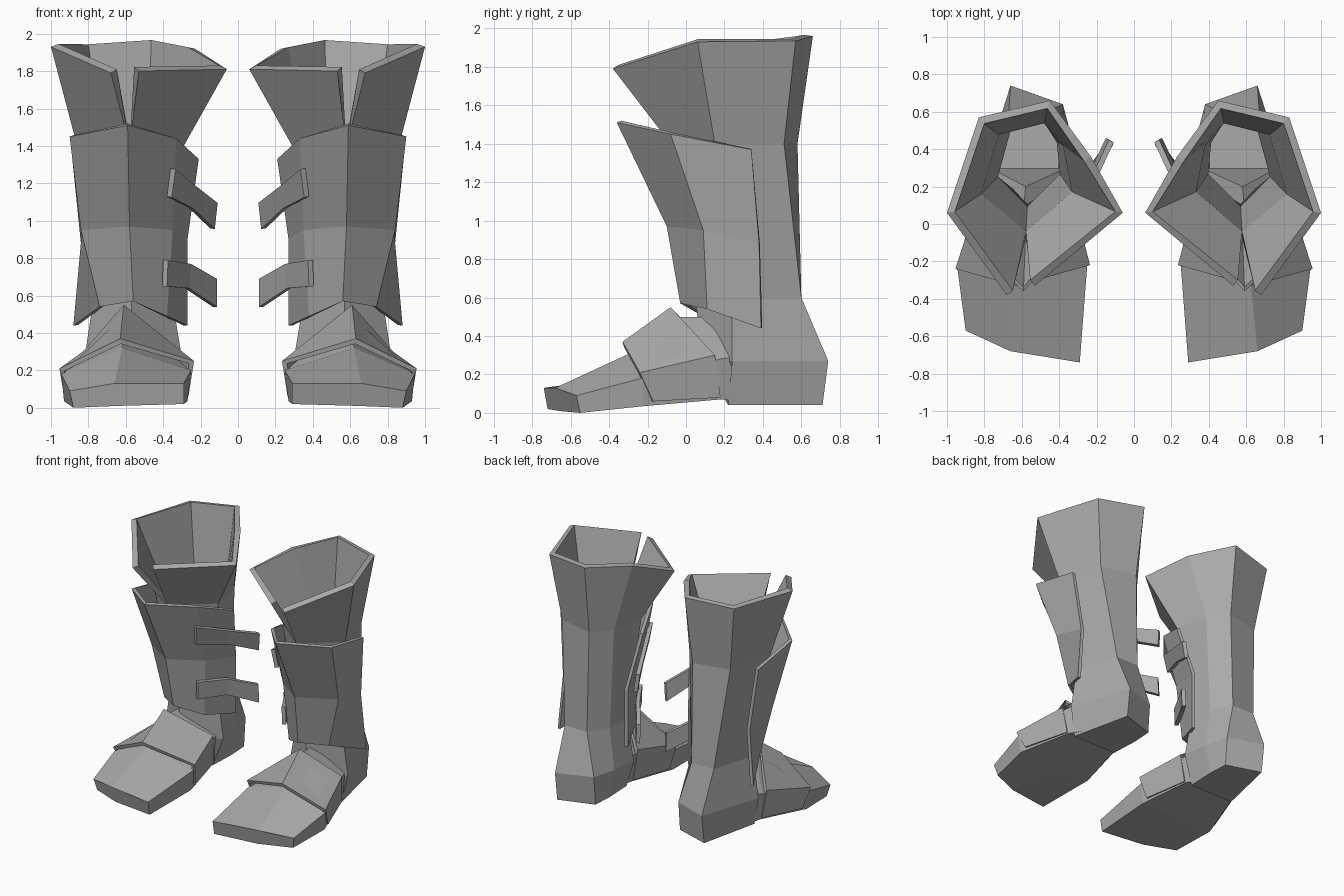
import bpy
import bmesh

default_cube = bpy.data.objects.get("Cube")
if default_cube:
    bpy.data.objects.remove(default_cube, do_unlink=True)

# One plain grey for everything
grey = bpy.data.materials.new("plain grey")
grey.use_nodes = True
grey_value = (0.4, 0.4, 0.4, 1.0)
grey.diffuse_color = grey_value
grey.node_tree.nodes["Principled BSDF"].inputs["Base Color"].default_value = grey_value


def loft(name, rows, thickness=0.0, offset=-1, closed=False, cap_end=False):
    """Skin rows of points into a panel or tube, thicken it and mirror it for the other boot."""
    bm = bmesh.new()
    verts = [[bm.verts.new(point) for point in row] for row in rows]
    count = len(rows[0])
    for upper, lower in zip(verts, verts[1:]):
        for i in range(count if closed else count - 1):
            j = (i + 1) % count
            bm.faces.new((upper[i], upper[j], lower[j], lower[i]))
    if closed:
        bm.faces.new(verts[0])
        bm.faces.new(verts[-1])
    elif cap_end:
        bm.faces.new(verts[-1][:-1])
    bmesh.ops.remove_doubles(bm, verts=bm.verts, dist=0.0005)
    if closed:
        bmesh.ops.recalc_face_normals(bm, faces=bm.faces)
    mesh = bpy.data.meshes.new(name)
    bm.to_mesh(mesh)
    bm.free()
    mesh.materials.append(grey)
    obj = bpy.data.objects.new(name, mesh)
    bpy.context.scene.collection.objects.link(obj)
    if thickness:
        solid = obj.modifiers.new("thickness", "SOLIDIFY")
        solid.thickness = thickness
        solid.offset = offset
    mirror = obj.modifiers.new("other boot", "MIRROR")
    mirror.use_axis[0] = True
    mirror.use_mirror_merge = False
    return obj


def shaft_ring(z, front, *others):
    """A ring that starts and ends on the front seam."""
    return [(x, y, z) for x, y in (front, *others, front)]


# Flared shaft with a split front, running down into the heel block
rim = [(.53, -.33, 1.8), (.06, .06, 1.81), (.23, .36, 1.92), (.45, .66, 1.96),
       (.83, .57, 1.935), (1, .06, 1.93), (.68, -.38, 1.79)]
shaft_rows = [
    rim,
    shaft_ring(1.4, (.58, -.08), (.29, .16), (.34, .44), (.465, .58), (.755, .51), (.86, .15)),
    shaft_ring(.6, (.57, .05), (.355, .25), (.37, .45), (.47, .6), (.67, .6), (.77, .24)),
    shaft_ring(.27, (.57, .08), (.3, .24), (.33, .45), (.38, .64), (.66, .74), (.82, .24)),
    shaft_ring(.04, (.57, .22), (.38, .22), (.37, .45), (.38, .62), (.66, .71), (.77, .22)),
]
loft("boot_shaft", shaft_rows, thickness=.045, cap_end=True)

# Ridged shin plate wrapped around the front of the shaft
loft("shin_plate", [
    [(.89, .34, 1.37), (.9, -.08, 1.45), (.59, -.36, 1.51), (.33, -.05, 1.44), (.21, .25, 1.33)],
    [(.84, .38, .88), (.84, .09, .95), (.58, -.1, .97), (.35, .08, .95), (.27, .36, .9)],
    [(.88, .39, .44), (.74, .11, .54), (.56, -.03, .57), (.38, .11, .49), (.27, .36, .44)],
], thickness=.025)

# Foot with a slanted, faceted toe
loft("foot", [
    [(.88, -.55, 0), (.9, -.57, .09), (.66, -.68, .13),
     (.29, -.74, .13), (.29, -.72, .02), (.64, -.66, .01)],
    [(.93, -.22, .035), (.945, -.23, .18), (.62, -.27, .32),
     (.25, -.22, .2), (.27, -.22, .035), (.6, -.22, .035)],
    [(.8, .18, .07), (.815, .18, .28), (.6, -.02, .5),
     (.34, .18, .29), (.355, .18, .07), (.6, .18, .07)],
    [(.75, .3, .06), (.77, .3, .3), (.58, .2, .5),
     (.36, .3, .3), (.4, .3, .06), (.6, .3, .06)],
], closed=True)

# Overlapping plate on the instep, sinking into the sides of the foot
loft("instep_guard", [
    [(.81, .18, .08), (.83, .15, .3), (.61, -.08, .55), (.33, .15, .32), (.345, .18, .08)],
    [(.93, -.17, .06), (.955, -.24, .21), (.63, -.33, .37), (.235, -.22, .25), (.265, -.17, .06)],
], thickness=.03)

# Two loose straps on the inner side
loft("upper_strap", [
    [(.36, -.04, 1.28), (.25, .2, 1.19), (.135, .45, 1.1)],
    [(.38, -.02, 1.13), (.265, .22, 1.07), (.15, .46, .96)],
], thickness=.03, offset=1)
loft("lower_strap", [
    [(.4, .04, .79), (.275, .25, .77), (.135, .44, .69)],
    [(.405, .04, .65), (.285, .25, .64), (.135, .45, .54)],
], thickness=.03, offset=1)
